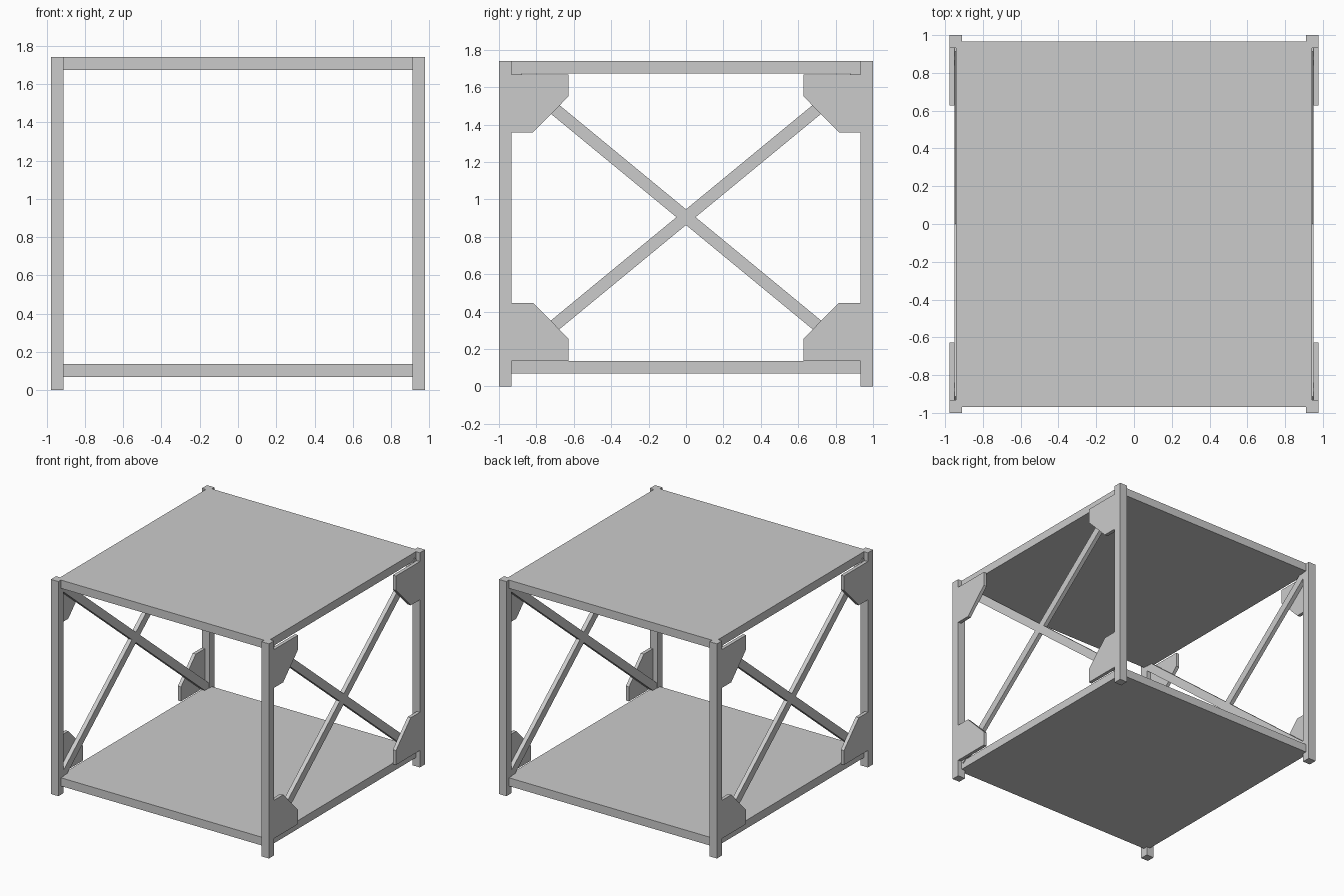
import bpy, bmesh, math
from mathutils import Matrix

if "Cube" in bpy.data.objects:
    bpy.data.objects.remove(bpy.data.objects["Cube"])

HX, HY, H = 0.978, 1.0, 1.74      # outer half width, half depth, height
T = 0.067                         # bar thickness
Z0, Z1 = 0.137, H - T             # clear opening between the shelves
INNER_Y = HY - T


def finish(name, bm):
    bmesh.ops.recalc_face_normals(bm, faces=bm.faces)
    mesh = bpy.data.meshes.new(name)
    bm.to_mesh(mesh)
    bm.free()
    obj = bpy.data.objects.new(name, mesh)
    bpy.context.collection.objects.link(obj)
    return obj


def box(name, center, size, rot_x=0.0):
    bm = bmesh.new()
    bmesh.ops.create_cube(bm, size=1.0)
    bm.transform(Matrix.Translation(center) @ Matrix.Rotation(rot_x, 4, 'X')
                 @ Matrix.Diagonal((*size, 1.0)))
    return finish(name, bm)


def plate(name, profile, x0, x1):
    # Extrude a (y, z) outline along x
    bm = bmesh.new()
    face = bm.faces.new([bm.verts.new((x0, y, z)) for y, z in profile])
    res = bmesh.ops.extrude_face_region(bm, geom=[face])
    for v in res["geom"]:
        if isinstance(v, bmesh.types.BMVert):
            v.co.x = x1
    return finish(name, bm)


# Shelves, set in slightly from the outer post faces
for name, top in (("bottom_shelf", Z0), ("top_shelf", H)):
    box(name, (0, 0, top - T / 2), (1.885, 1.935, T))

# Gusset outline measured from the inner frame corner
GUSSET = [(0, 0), (0.306, 0), (0.306, 0.117), (0.116, 0.31), (0, 0.31)]
BRACE_LEN = math.hypot(2 * INNER_Y, Z1 - Z0)
BRACE_ANGLE = math.atan2(Z1 - Z0, 2 * INNER_Y)

for sx, side in ((-1, "left"), (1, "right")):
    for sy, end in ((-1, "front"), (1, "back")):
        # Corner posts
        box(f"{end}_{side}_post", (sx * (HX - T / 2), sy * (HY - T / 2), H / 2), (T, T, H))
        # Chamfered corner gussets, flush with the outer post faces
        for level, zc, sz in (("lower", Z0, 1), ("upper", Z1 - 0.004, -1)):
            pts = [(sy * (INNER_Y - a), zc + sz * b) for a, b in GUSSET]
            plate(f"{end}_{side}_{level}_gusset", pts, sx * HX, sx * (HX - 0.028))
        # Diagonal cross braces on the inside of the gussets
        box(f"{side}_brace_{end}", (sx * 0.932, 0, (Z0 + Z1) / 2),
            (0.034, BRACE_LEN, 0.065), sy * BRACE_ANGLE)
